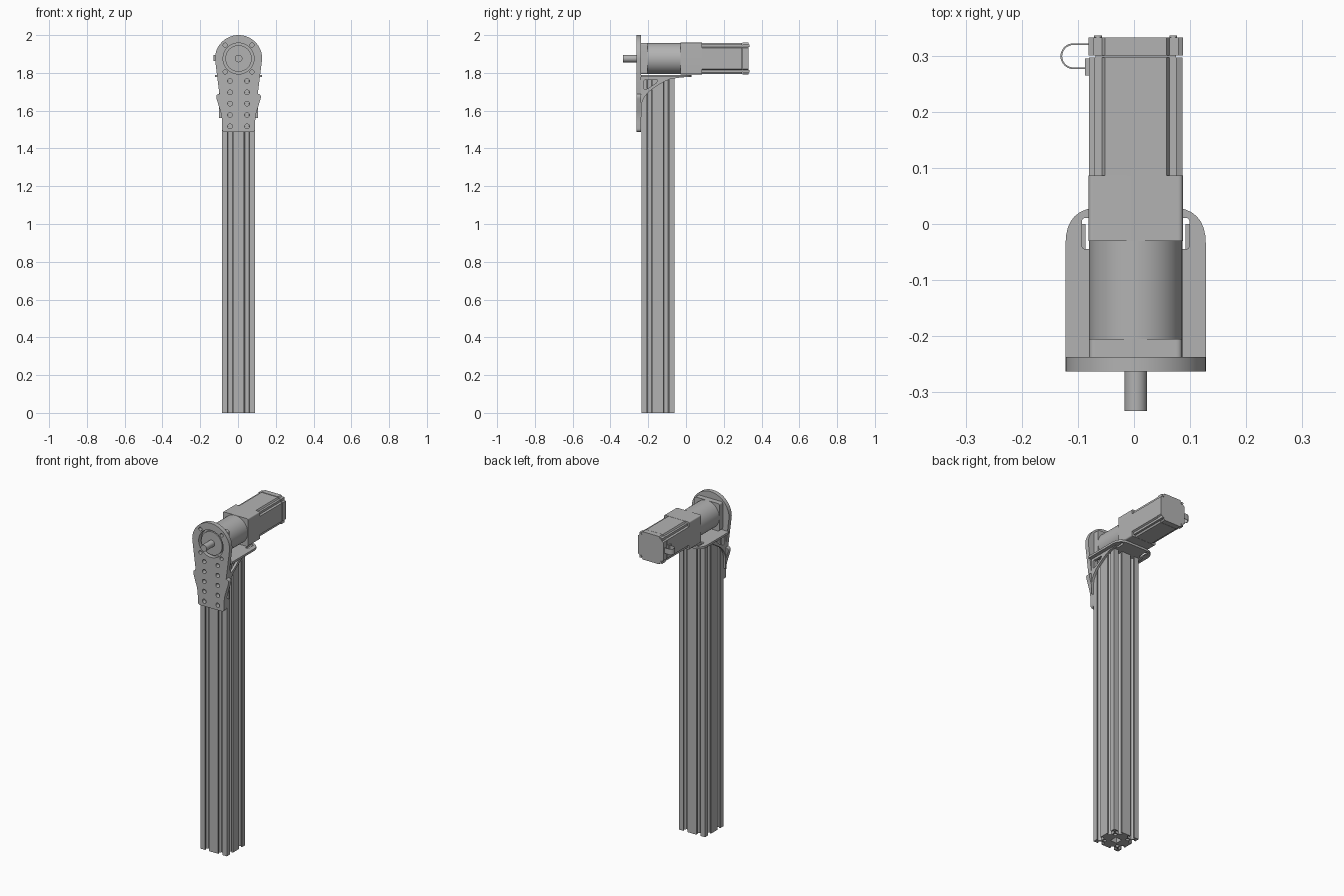
import bpy
from math import sin, cos, pi, radians
from mathutils import Matrix, Vector

if "Cube" in bpy.data.objects:
    bpy.data.objects.remove(bpy.data.objects["Cube"])

GRAY = bpy.data.materials.new("machined gray")
GRAY.use_nodes = True
GRAY.diffuse_color = (0.45, 0.45, 0.45, 1)
GRAY.node_tree.nodes["Principled BSDF"].inputs["Base Color"].default_value = (0.45, 0.45, 0.45, 1)

CX, AXIS_Z = 0.003, 1.876          # centre line and motor axis height
PLATE_Y, COL_Y = -0.237, -0.149    # plate back face and column centre

# Maps from the flat profile (u, v) and its depth to world axes
AXES = {
    "z": Matrix.Identity(4),
    "y": Matrix(((1, 0, 0, 0), (0, 0, 1, 0), (0, 1, 0, 0), (0, 0, 0, 1))),
    "x": Matrix(((0, 0, 1, 0), (1, 0, 0, 0), (0, 1, 0, 0), (0, 0, 0, 1))),
}


def extrude(name, axis, start, end, *loops):
    """Extrude closed outlines (inner ones become holes) along an axis."""
    curve = bpy.data.curves.new(name, "CURVE")
    curve.dimensions = "2D"
    curve.fill_mode = "BOTH"
    curve.extrude = (end - start) / 2
    for loop in loops:
        spline = curve.splines.new("POLY")
        spline.points.add(len(loop) - 1)
        for point, (u, v) in zip(spline.points, loop):
            point.co = (u, v, 0, 1)
        spline.use_cyclic_u = True
    temp = bpy.data.objects.new(name + " outline", curve)
    bpy.context.collection.objects.link(temp)
    graph = bpy.context.evaluated_depsgraph_get()
    mesh = bpy.data.meshes.new_from_object(temp.evaluated_get(graph))
    bpy.data.objects.remove(temp)
    mesh.transform(AXES[axis] @ Matrix.Translation((0, 0, (start + end) / 2)))
    if axis == "y":
        mesh.flip_normals()
    mesh.materials.clear()
    mesh.materials.append(GRAY)
    mesh.shade_smooth()
    mesh.set_sharp_from_angle(angle=radians(30))
    obj = bpy.data.objects.new(name, mesh)
    bpy.context.collection.objects.link(obj)
    return obj


def circle(u, v, r, n=24):
    return [(u + r * cos(2 * pi * i / n), v + r * sin(2 * pi * i / n)) for i in range(n)]


def rounded(corners, steps=8):
    """Outline from (u, v, cut) corners; each cut is eased by a small curve."""
    out = []
    for i, (u, v, cut) in enumerate(corners):
        p = Vector((u, v))
        if not cut:
            out.append((u, v))
            continue
        before = Vector(corners[i - 1][:2])
        after = Vector(corners[(i + 1) % len(corners)][:2])
        a = p + (before - p).normalized() * cut
        b = p + (after - p).normalized() * cut
        for k in range(steps + 1):
            t = k / steps
            out.append(tuple(a * (1 - t) ** 2 + p * 2 * t * (1 - t) + b * t * t))
    return out


def box(u, v, hu, hv, cut=0):
    return rounded([(u - hu, v - hv, cut), (u + hu, v - hv, cut),
                    (u + hu, v + hv, cut), (u - hu, v + hv, cut)])


def four_sides(side, u, v):
    """Repeat one side of an outline around the centre."""
    out = []
    for k in range(4):
        c, s = round(cos(k * pi / 2)), round(sin(k * pi / 2))
        out += [(u + c * a - s * b, v + s * a + c * b) for a, b in side]
    return out


# Column: square extrusion with two T-slots per side
H = 0.0875
half = [(-H, -H), (-.058, -H), (-.058, -.0795), (-.068, -.0795), (-.068, -.073),
        (-.055, -.060), (-.033, -.060), (-.020, -.073), (-.020, -.0795), (-.030, -.0795), (-.030, -H)]
side = half + [(-a, b) for a, b in reversed(half[1:])]
bores = [circle(CX + sx * .044, COL_Y + sy * .044, .010, 16) for sx in (-1, 1) for sy in (-1, 1)]
extrude("column", "z", 0, 1.777, four_sides(side, CX, COL_Y), box(CX, COL_Y, .022, .022), *bores)

# Bracket: front mounting plate with round top and tapered foot
R = 0.125
arc = [(CX + R * cos(pi * i / 32), 1.875 + R * sin(pi * i / 32)) for i in range(33)]
foot = rounded([(CX - R, 1.69, .03), (CX - .088, 1.57, .03), (CX - .088, 1.487, .02),
                (CX + .088, 1.487, .02), (CX + .088, 1.57, .03), (CX + R, 1.69, .03)])
# The neighbours of the first and last corner lie straight above them
foot = [p for p in foot if p[1] <= 1.69]
holes = [circle(CX + s * .045, 1.517 + .06 * i, .0125) for s in (-1, 1) for i in range(5)]
holes += [circle(CX + s * .071, AXIS_Z + t * .071, .011) for s in (-1, 1) for t in (-1, 1)]
extrude("mounting_plate", "y", PLATE_Y - .026, PLATE_Y, arc + foot,
        circle(CX, AXIS_Z, .082, 48), *holes)

# Bracket: shelf under the gearbox
shelf = rounded([(CX - R, PLATE_Y, 0), (CX + R, PLATE_Y, 0), (CX + R, .03, .065), (CX - R, .03, .065)])
slots = [box(CX + s * .086, -.017, .010, .028, .008) for s in (-1, 1)]
extrude("shelf", "z", 1.777, 1.790, shelf, *slots)

# Bracket: curved gussets with a window, one each side of the column
gusset = [(PLATE_Y, 1.778), (PLATE_Y, 1.56), (-.236, 1.62), (-.231, 1.65), (-.217, 1.676), (-.195, 1.702),
          (-.164, 1.724), (-.125, 1.749), (-.085, 1.767), (-.04, 1.774), (0, 1.778)]
window = rounded([(-.222, 1.763, .008), (-.222, 1.712, .008), (-.200, 1.718, .008),
                  (-.155, 1.749, .005), (-.150, 1.763, .005)])
for label, s in (("left", 1), ("right", -1)):
    inner, outer = CX + s * .089, CX + s * .103
    extrude(label + "_gusset", "x", min(inner, outer), max(inner, outer), gusset, window)

# Gearbox: shaft, pilot, flange, round body and adapter block
extrude("output_shaft", "y", -.333, -.23, circle(CX, AXIS_Z, .020, 32))
extrude("pilot_boss", "y", -.256, -.23, circle(CX, AXIS_Z, .070, 48))
extrude("gearbox_flange", "y", PLATE_Y, -.205, box(CX, AXIS_Z, .083, .083, .012))
extrude("gearbox_body", "y", -.206, -.029, circle(CX, AXIS_Z, .083, 64))
extrude("adapter_block", "y", -.03, .086, box(CX, AXIS_Z, .084, .084, .009))

# Motor: square body with stepped corners, neck and rear cap
step = [(-.073, -.073), (-.060, -.073), (-.055, -.083), (.055, -.083), (.060, -.073)]
extrude("motor_body", "y", .085, .297, four_sides(step, CX, AXIS_Z))
extrude("cap_gap", "y", .296, .301, box(CX, AXIS_Z, .072, .072))
cap_side = [(-.076, -.076), (-.060, -.076), (-.055, -.084), (.055, -.084), (.060, -.076)]
extrude("rear_cap", "y", .300, .332, four_sides(cap_side, CX, AXIS_Z))
for i, (s, t) in enumerate([(-1, -1), (1, -1), (1, 1), (-1, 1)]):
    extrude("cap_screw_%d" % (i + 1), "y", .33, .336,
            circle(CX + s * .067, AXIS_Z + t * .067, .007, 16))

# Cable loop and its connector on the motor's right side
def u_bend(r):
    bend = [(-.108 + r * cos(pi / 2 + pi * i / 16), .299 + r * sin(pi / 2 + pi * i / 16)) for i in range(17)]
    return [(-.078, .299 + r)] + bend + [(-.078, .299 - r)]


extrude("cable_loop", "z", 1.862, 1.896, u_bend(.023) + u_bend(.020)[::-1])
extrude("cable_connector", "z", 1.858, 1.900, box(-.082, .280, .005, .015))
